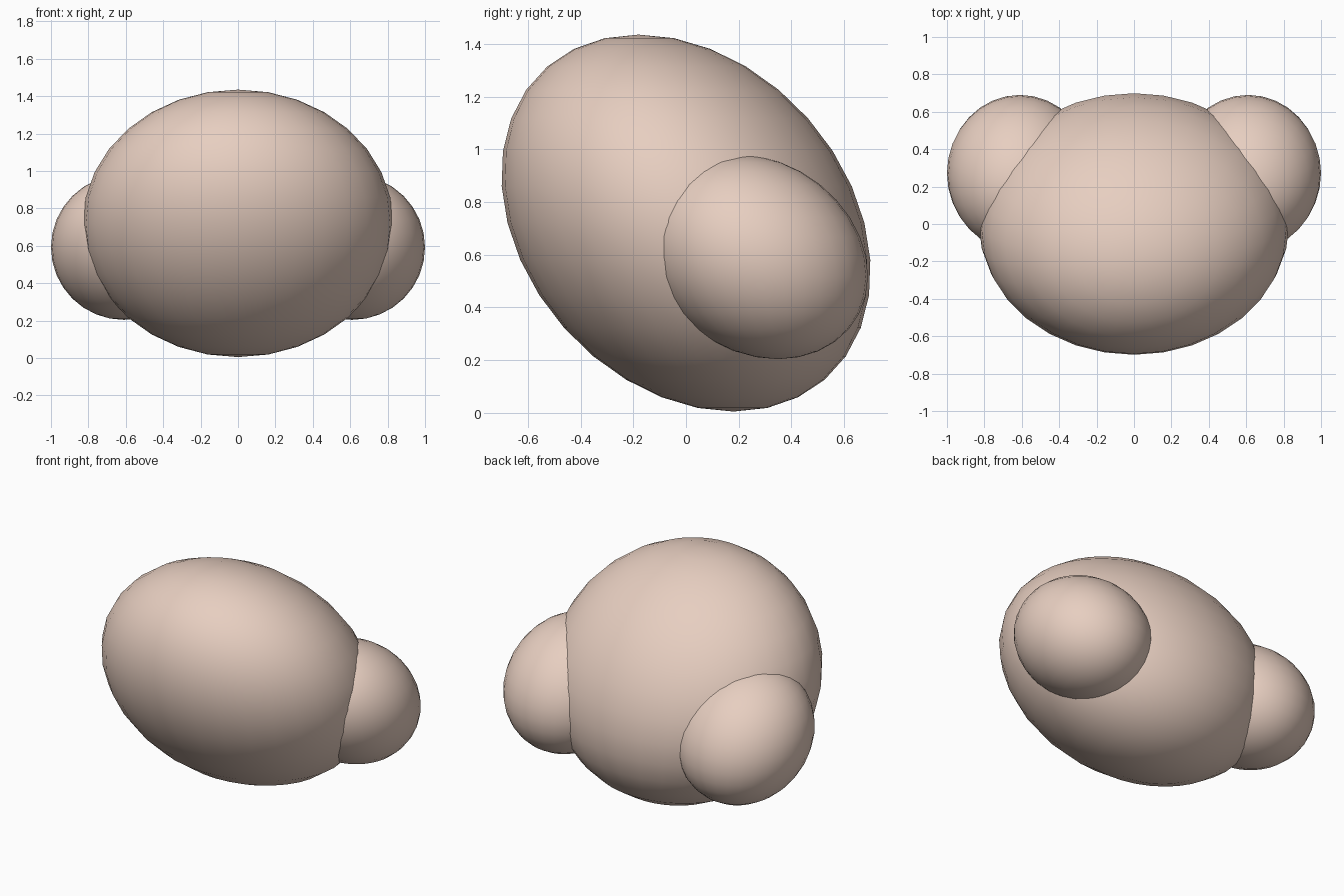
import bpy
from mathutils import Matrix

if "Cube" in bpy.data.objects:
    bpy.data.objects.remove(bpy.data.objects["Cube"])


def leaning_ball(name, centre, width, depth, height, lean):
    """UV sphere stretched to half sizes, with its pole leaning along y."""
    bpy.ops.mesh.primitive_uv_sphere_add(segments=32, ring_count=16, radius=1)
    ob = bpy.context.object
    ob.name = name
    x, y, z = centre
    ob.data.transform(Matrix((
        (width, 0, 0, x),
        (0, depth, lean, y),
        (0, 0, height, z),
        (0, 0, 0, 1))))
    bpy.ops.object.shade_smooth()
    mat = bpy.data.materials.get("skin") or bpy.data.materials.new("skin")
    mat.diffuse_color = (0.80, 0.62, 0.53, 1)
    mat.use_nodes = True
    mat.node_tree.nodes["Principled BSDF"].inputs["Base Color"].default_value = mat.diffuse_color
    ob.data.materials.append(mat)
    return ob


# Large central body, leaning towards the front
leaning_ball("body", (0, 0, 0.72), 0.83, 0.677, 0.715, -0.18)

# Matching side lobes
for side, label in ((-1, "left"), (1, "right")):
    leaning_ball(label + "_lobe", (side * 0.61, 0.272, 0.592),
                 0.39, 0.411, 0.388, -0.077)
